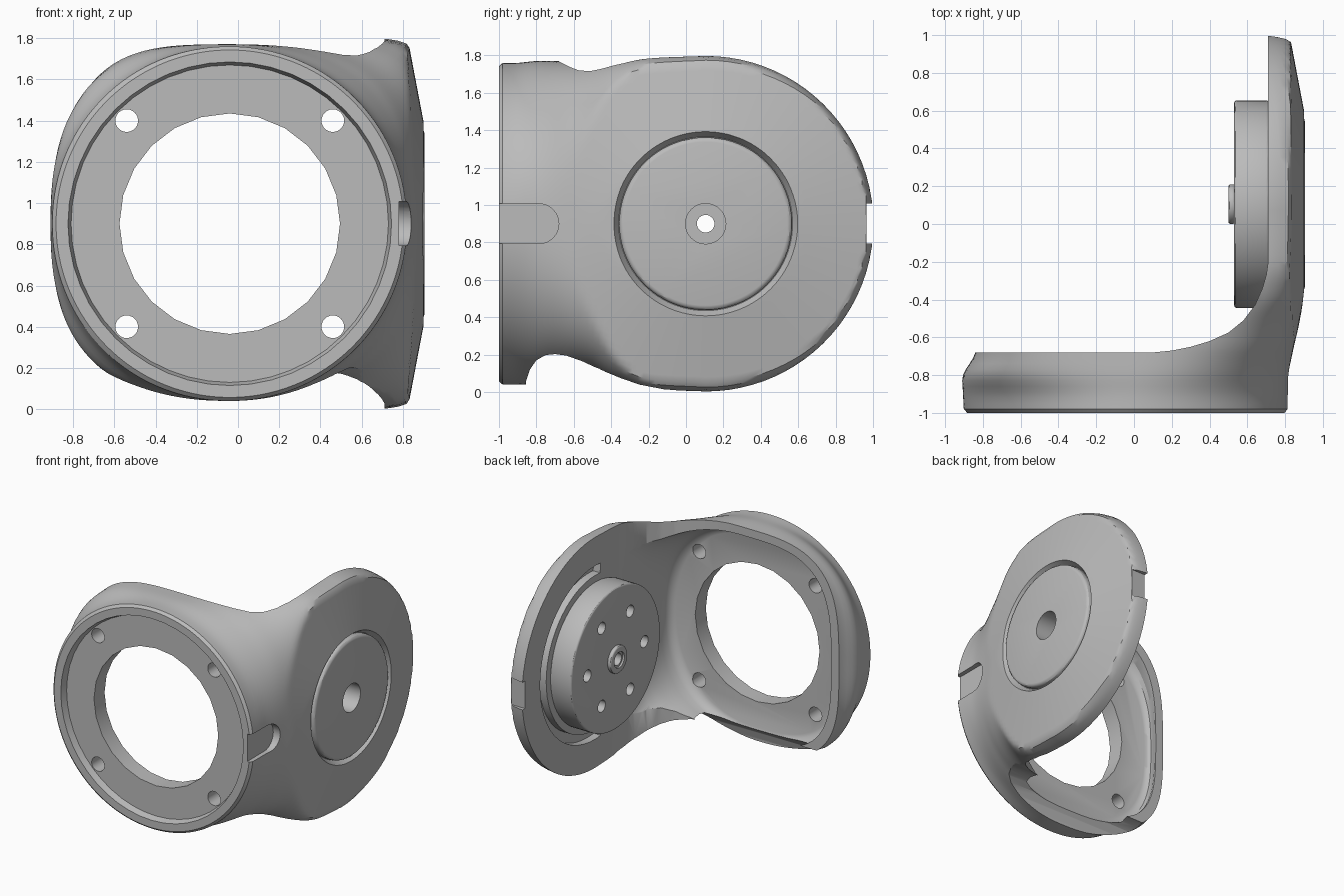
import bpy, bmesh, math

cube = bpy.data.objects.get("Cube")
if cube:
    bpy.data.objects.remove(cube, do_unlink=True)

grey = bpy.data.materials.new("plain grey")
grey.use_nodes = True
grey.diffuse_color = (0.5, 0.5, 0.5, 1)
grey.node_tree.nodes["Principled BSDF"].inputs["Base Color"].default_value = (0.5, 0.5, 0.5, 1)

CX, CZ = -0.04, 0.9       # centre of the front ring
PY, PR = 0.105, 0.902     # centre and radius of the side disc


def finish(name, bm):
    bmesh.ops.recalc_face_normals(bm, faces=bm.faces)
    mesh = bpy.data.meshes.new(name)
    bm.to_mesh(mesh)
    bm.free()
    mesh.materials.append(grey)
    obj = bpy.data.objects.new(name, mesh)
    bpy.context.collection.objects.link(obj)
    return obj


def loft(name, rings):
    bm = bmesh.new()
    loops = [[bm.verts.new(p) for p in ring] for ring in rings]
    for a, b in zip(loops, loops[1:]):
        for i in range(len(a)):
            j = (i + 1) % len(a)
            bm.faces.new((a[i], a[j], b[j], b[i]))
    bm.faces.new(loops[0])
    bm.faces.new(loops[-1])
    return finish(name, bm)


PLACE = {"x": lambda a, b, t: (t, a, b),
         "y": lambda a, b, t: (a, t, b),
         "z": lambda a, b, t: (a, b, t)}


def prism(name, axis, points, lo, hi):
    return loft(name, [[PLACE[axis](a, b, t) for a, b in points] for t in (lo, hi)])


def disc(name, axis, centre, r, lo, hi, sides=64, r_hi=None):
    # cylinder, or a cone when the far radius differs
    rings = []
    for t, rad in ((lo, r), (hi, r_hi or r)):
        rings.append([PLACE[axis](centre[0] + rad * math.cos(math.tau * i / sides),
                                  centre[1] + rad * math.sin(math.tau * i / sides), t)
                      for i in range(sides)])
    return loft(name, rings)


def apply_mod(obj, mod):
    bpy.context.view_layer.objects.active = obj
    bpy.ops.object.modifier_apply(modifier=mod.name)


def cut(obj, cutter):
    cutter.hide_render = True
    mod = obj.modifiers.new("cut", "BOOLEAN")
    mod.operation, mod.solver, mod.object = "DIFFERENCE", "EXACT", cutter
    apply_mod(obj, mod)
    bpy.data.objects.remove(cutter, do_unlink=True)


def round_edges(obj, width):
    mod = obj.modifiers.new("round", "BEVEL")
    mod.width, mod.segments, mod.limit_method = width, 3, "ANGLE"
    mod.angle_limit = math.radians(40)
    apply_mod(obj, mod)


def unit_curve(t, n_right, n_left):
    # superellipse point at polar angle t
    c, s = math.cos(t), math.sin(t)
    n = n_right if c > 0 else n_left
    rho = (abs(c) ** n + abs(s) ** n) ** (-1 / n)
    return rho * c, rho * s


ANGLES = [math.tau * i / 192 for i in range(192)]

# Body stations: y, right width, left width, top height, bottom height, right and left squareness
KEYS = [
    (-1.00, .86, .86, .86, .86, 2.0, 2.0),
    (-0.90, .86, .865, .86, .86, 2.05, 2.2),
    (-0.80, .86, .865, .87, .855, 2.3, 2.7),
    (-0.68, .88, .80, .87, .82, 2.8, 3.3),
    (-0.50, .92, .80, .87, .81, 4.0, 4.0),
    (-0.35, .94, .80, .88, .86, 6.5, 6.0),
    (-0.20, .945, .80, .893, .89, 10, 8.0),
    (PY, .945, .80, PR, PR, 12, 12),
]


def station(y):
    # smooth interpolation through the stations
    k = max(i for i in range(len(KEYS) - 1) if KEYS[i][0] <= y + 1e-9)
    p, q = KEYS[k], KEYS[k + 1]
    o, r = KEYS[max(k - 1, 0)], KEYS[min(k + 2, len(KEYS) - 1)]
    w = q[0] - p[0]
    t = (y - p[0]) / w
    out = []
    for c in range(1, 7):
        m0 = (q[c] - o[c]) / (q[0] - o[0]) * w
        m1 = (r[c] - p[c]) / (r[0] - p[0]) * w
        out.append((2*t**3 - 3*t**2 + 1) * p[c] + (t**3 - 2*t**2 + t) * m0
                   + (3*t**2 - 2*t**3) * q[c] + (t**3 - t**2) * m1)
    return out


def outer_face(y, z):
    # flat centre sloping gently away all round
    r = math.hypot(y - PY, z - CZ)
    return max(.82, .905 - .19 * max(0, r - .47))


def body_ring(y, scale=1.0):
    right, left, top, low, nr, nl = station(y)
    ring = []
    for t in ANGLES:
        u, v = unit_curve(t, nr, nl)
        x = CX + scale * u * (right if u > 0 else left)
        z = CZ + scale * v * (top if v > 0 else low)
        ring.append((min(x, outer_face(y, z)), y, z))
    return ring


def pocket_ring(y, scale):
    # follows the body, one wall thickness inside
    right, left, top, low, nr, nl = station(y)
    ring = []
    for t in ANGLES:
        u, v = unit_curve(t, nr, nl)
        ring.append((CX + scale * u * (.748 if u > 0 else left - .07), y,
                     CZ + scale * v * (top - .065 if v > 0 else low - .065)))
    return ring


def disc_ring(phi):
    # slice through the domed half disc
    y = PY + PR * math.sin(phi)
    ring = []
    for t in ANGLES:
        u, v = unit_curve(t, 12, 12)
        r = min(1.0, math.hypot(math.sin(phi), v * math.cos(phi)))
        x = (1 - r ** 12) ** (1 / 12)
        z = CZ + PR * math.cos(phi) * v
        ring.append((min(CX + (.945 if u > 0 else -.8) * x, outer_face(y, z)), y, z))
    return ring


# Shell: ring housing flowing into the domed side disc
rings = [body_ring(-1.0, .98)]
rings += [body_ring(-.98 + (PY + .98) * i / 36) for i in range(37)]
rings += [disc_ring(math.radians(a)) for a in range(4, 89, 4)]
shell = loft("shell", rings)

# Open back with a filleted corner
cut(shell, prism("back_cutter", "z", [
    (-2, -.68), (.1, -.68), (.2, -.67), (.3, -.65), (.4, -.62), (.5, -.575), (.58, -.51),
    (.64, -.43), (.68, -.34), (.70, -.27), (.71, -.2), (.71, 2), (-2, 2)], -1, 3))
# Underside scoop
cut(shell, prism("scoop_cutter", "x", [
    (-.86, -.5), (-.855, .06), (-.835, .12), (-.80, .17), (-.75, .198), (-.70, .203),
    (-.64, .195), (-.55, .163), (-.46, .12), (-.35, .075), (-.25, .04), (-.12, .015),
    (PY, -.003), (PY, -.5)], -2, 2))
# Rear pocket behind the ring plate, rounded at its floor
floor = [pocket_ring(y, s) for y, s in ((-.82, .93), (-.81, .96), (-.79, .985))]
cut(shell, loft("pocket_cutter", floor + [pocket_ring(-.76 + .06 * i, 1) for i in range(11)]))

# Tapered front recess, main opening and screw holes
cut(shell, disc("recess_cutter", "y", (CX, CZ), .80, -1.05, -.95, 48, .77))
cut(shell, disc("opening_cutter", "y", (CX, CZ), .535, -1.2, -.5, 24))
for sx in (-.5, .5):
    for sz in (-.5, .5):
        cut(shell, disc("screw_cutter", "y", (CX + sx, CZ + sz), .055, -1.2, -.7, 24))

# Side tab slot with a round end, and the rear edge notch
slot = [(-1.2, CZ - .107), (-.787, CZ - .107)]
slot += [(-.787 + .107 * math.sin(a), CZ - .107 * math.cos(a))
         for a in [math.pi * i / 16 for i in range(1, 16)]]
slot += [(-.787, CZ + .107), (-1.2, CZ + .107)]
cut(shell, prism("tab_cutter", "x", slot, .78, 1.2))
cut(shell, prism("notch_cutter", "x", [(y, CZ + s * .107) for y, s in (
    (.965, -1), (1.2, -1), (1.2, 1), (.965, 1))], .5, 1.2))

# Tapered round seat for the outer cap
cut(shell, disc("seat_cutter", "x", (PY, CZ), .465, .855, .955, 96, .525))

# Curved channel around the inner drum
sweep = [math.radians(a) for a in range(-96, 97, 6)]
channel = [(PY + .60 * math.cos(a), CZ + .60 * math.sin(a)) for a in sweep]
channel += [(PY + .675 * math.cos(a), CZ + .675 * math.sin(a)) for a in reversed(sweep)]
cut(shell, prism("channel_cutter", "x", channel, .6, .77))

# Outer cap, inner drum and hub
cap = disc("outer_cap", "x", (PY, CZ), .462, .83, .905, 96)
round_edges(cap, .025)
drum = disc("inner_drum", "x", (PY, CZ), .55, .53, .715, 96)
round_edges(drum, .015)
hub = disc("drum_hub", "x", (PY, CZ), .105, .5, .535, 48)
round_edges(hub, .012)

# Ring of bolt holes in the drum
for i in range(6):
    a = math.tau * i / 6
    centre = (PY + .35 * math.cos(a), CZ + .35 * math.sin(a))
    cut(drum, disc("bolt_cutter", "x", centre, .046, .4, .65, 24))

# Centre bore, wide from outside and narrow through the hub
for part in (shell, cap, drum):
    cut(part, disc("wide_bore_cutter", "x", (PY, CZ), .108, .6, 1.2, 32))
for part in (drum, hub):
    cut(part, disc("bore_cutter", "x", (PY, CZ), .047, .3, 1.2, 32))
cut(hub, disc("hub_bore_cutter", "x", (PY, CZ), .062, .3, .515, 32))

# Smooth shading with sharp edges kept
bpy.ops.object.select_all(action="DESELECT")
for part in (shell, cap, drum, hub):
    part.select_set(True)
bpy.context.view_layer.objects.active = shell
bpy.ops.object.shade_smooth_by_angle(angle=math.radians(30))
